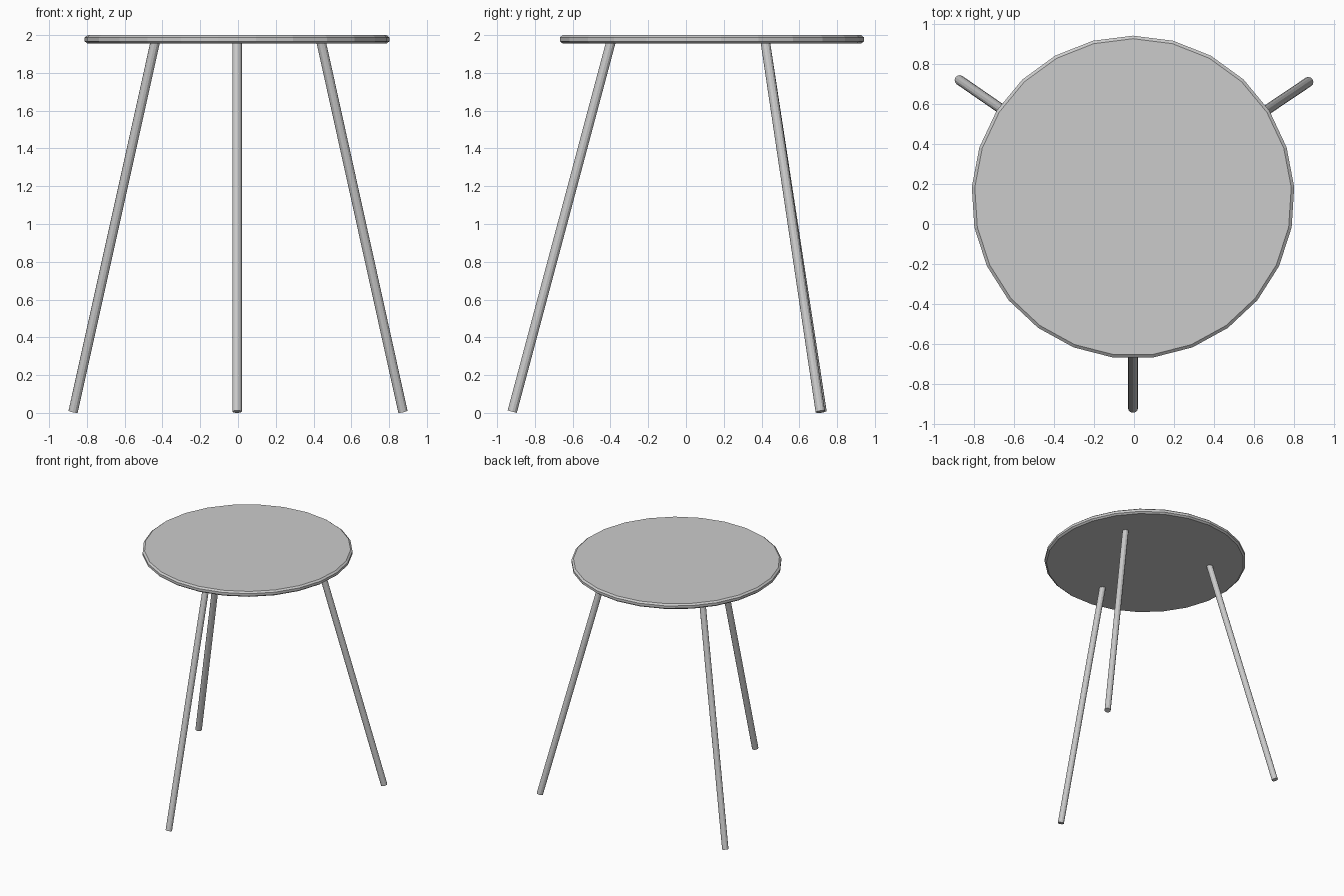
import bpy, bmesh, math
from mathutils import Vector

if "Cube" in bpy.data.objects:
    bpy.data.objects.remove(bpy.data.objects["Cube"])


def make_object(name, bm):
    bmesh.ops.recalc_face_normals(bm, faces=bm.faces)
    mesh = bpy.data.meshes.new(name)
    bm.to_mesh(mesh)
    bm.free()
    obj = bpy.data.objects.new(name, mesh)
    bpy.context.collection.objects.link(obj)
    return obj


def stacked_disc(name, centre, profile, sides):
    """Closed solid from (radius, z) rings, with one corner pointing to +y."""
    bm = bmesh.new()
    rings = []
    for r, z in profile:
        angles = [math.pi / 2 + math.tau * i / sides for i in range(sides)]
        rings.append([bm.verts.new((centre[0] + r * math.cos(a),
                                    centre[1] + r * math.sin(a), z)) for a in angles])
    for low, high in zip(rings, rings[1:]):
        for i in range(sides):
            j = (i + 1) % sides
            bm.faces.new((low[i], low[j], high[j], high[i]))
    bm.faces.new(rings[0][::-1])
    bm.faces.new(rings[-1])
    return make_object(name, bm)


def rod(name, bottom, top, radius, sides=12):
    """Straight cylinder between two points, ends cut square to its axis."""
    a, b = Vector(bottom), Vector(top)
    bm = bmesh.new()
    bmesh.ops.create_cone(bm, cap_ends=True, segments=sides, radius1=radius,
                          radius2=radius, depth=(b - a).length)
    obj = make_object(name, bm)
    obj.location = (a + b) / 2
    obj.rotation_euler = (b - a).to_track_quat('Z', 'Y').to_euler()
    return obj


# Round top with chamfered rim
R = 0.808
stacked_disc("table_top", (-0.005, 0.134),
             [(R - 0.015, 1.955), (R, 1.967), (R, 1.988), (R - 0.015, 2.0)], 25)

# Three splayed legs, ending inside the top
legs = {
    "front_leg": ((-0.005, -0.920, 0.0065), (-0.005, -0.396, 1.97)),
    "back_left_leg": ((-0.873, 0.720, 0.0065), (-0.437, 0.419, 1.97)),
    "back_right_leg": ((0.873, 0.711, 0.0065), (0.439, 0.419, 1.97)),
}
for name, (bottom, top) in legs.items():
    rod(name, bottom, top, 0.025)
